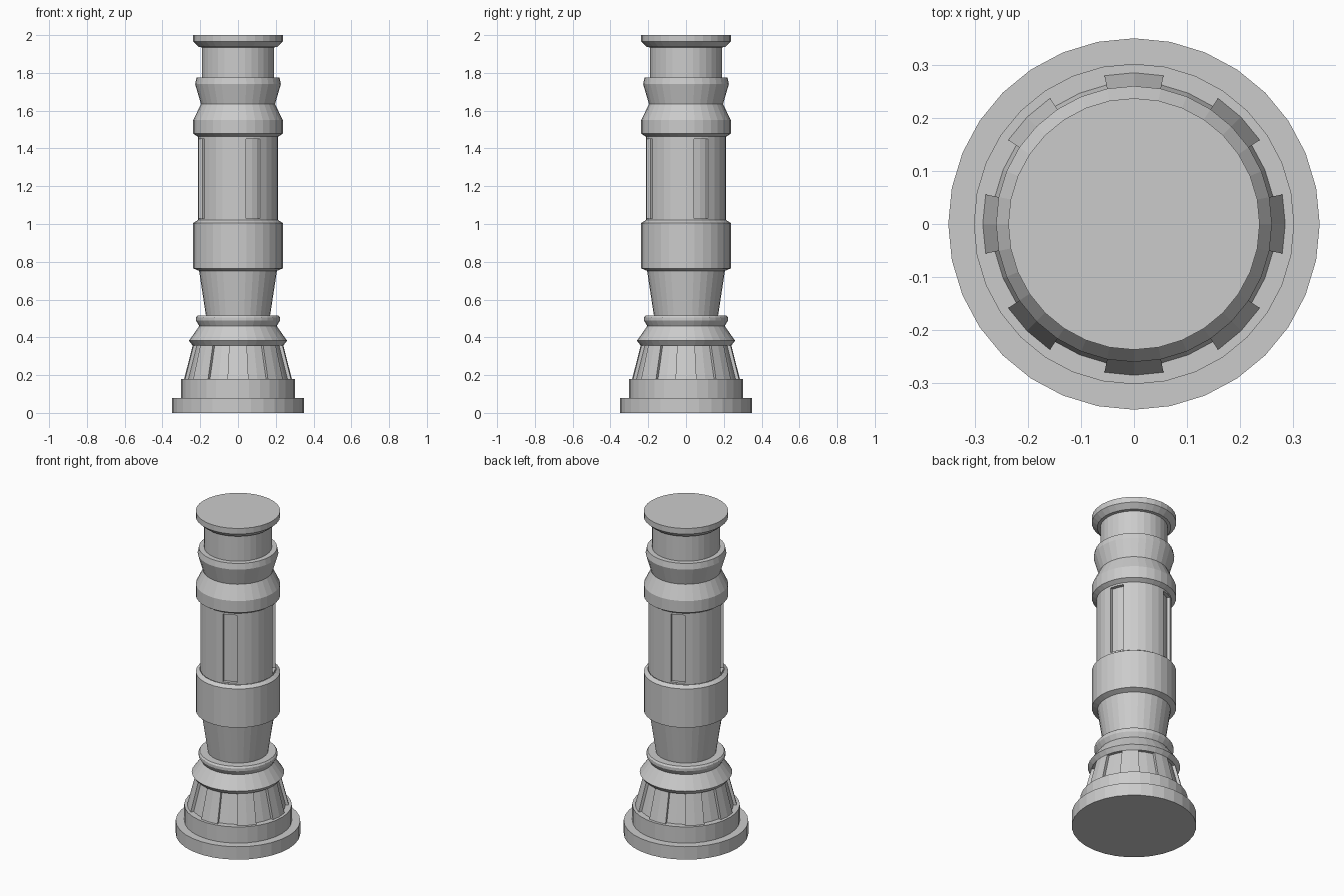
import bpy, bmesh
from math import cos, sin, pi

if "Cube" in bpy.data.objects:
    bpy.data.objects.remove(bpy.data.objects["Cube"])

SIDES = 32


def lathe(name, profile, panel_row=None, panel_cols=(), depth=0.02):
    """Spin a (radius, z) profile; optionally sink chosen columns of one row."""
    bm = bmesh.new()
    rings = []
    for r, z in profile:
        if r == 0:
            rings.append([bm.verts.new((0, 0, z))] * SIDES)
        else:
            rings.append([bm.verts.new((r * cos(2 * pi * i / SIDES),
                                        r * sin(2 * pi * i / SIDES), z))
                          for i in range(SIDES)])
    panels = {}
    for row, (low, high) in enumerate(zip(rings, rings[1:])):
        for i in range(SIDES):
            j = (i + 1) % SIDES
            corners = list(dict.fromkeys([low[i], low[j], high[j], high[i]]))
            face = bm.faces.new(corners)
            if row == panel_row:
                panels[i] = face
    # Push the panels straight inwards, two neighbouring faces at a time
    for start in panel_cols:
        faces = [panels[start % SIDES], panels[(start + 1) % SIDES]]
        new = bmesh.ops.extrude_face_region(bm, geom=faces)["geom"]
        for v in (g for g in new if isinstance(g, bmesh.types.BMVert)):
            r = v.co.xy.length
            v.co.x *= (r - depth) / r
            v.co.y *= (r - depth) / r
        old = [f for f in faces if f.is_valid]
        if old:
            bmesh.ops.delete(bm, geom=old, context='FACES_KEEP_BOUNDARY')
    mesh = bpy.data.meshes.new(name)
    bm.to_mesh(mesh)
    bm.free()
    obj = bpy.data.objects.new(name, mesh)
    bpy.context.collection.objects.link(obj)
    return obj


# Stepped foot
lathe("stepped_base", [(0, 0), (0.35, 0), (0.35, 0.08), (0.302, 0.08),
                       (0.302, 0.18), (0.285, 0.18)])

# Tapered skirt with eight ribs and eight sunken panels between them
lathe("ribbed_skirt", [(0.285, 0.18), (0.24, 0.357)],
      panel_row=0, panel_cols=range(1, SIDES, 4), depth=0.018)

# Sloped collar and thin ring above the skirt
lathe("lower_collar", [(0.24, 0.357), (0.26, 0.382), (0.205, 0.46),
                       (0.222, 0.488), (0.222, 0.505), (0.215, 0.515),
                       (0.17, 0.515)])

# Flared neck and wide band
lathe("neck_and_band", [(0.17, 0.515), (0.206, 0.752), (0.237, 0.765),
                        (0.237, 1.005), (0.214, 1.02)])

# Shaft with four recessed slots
lathe("slotted_shaft", [(0.212, 1.02), (0.212, 1.03), (0.212, 1.45),
                        (0.212, 1.462)],
      panel_row=1, panel_cols=range(1, SIDES, 8), depth=0.02)

# Waisted upper collar, top neck and cap disc
lathe("upper_collar", [(0.212, 1.462), (0.237, 1.478), (0.237, 1.55),
                       (0.196, 1.635), (0.227, 1.74), (0.22, 1.775),
                       (0.19, 1.775)])
lathe("top_neck_and_cap", [(0.19, 1.775), (0.19, 1.935), (0.207, 1.937),
                           (0.237, 1.965), (0.237, 2.0), (0, 2.0)])
